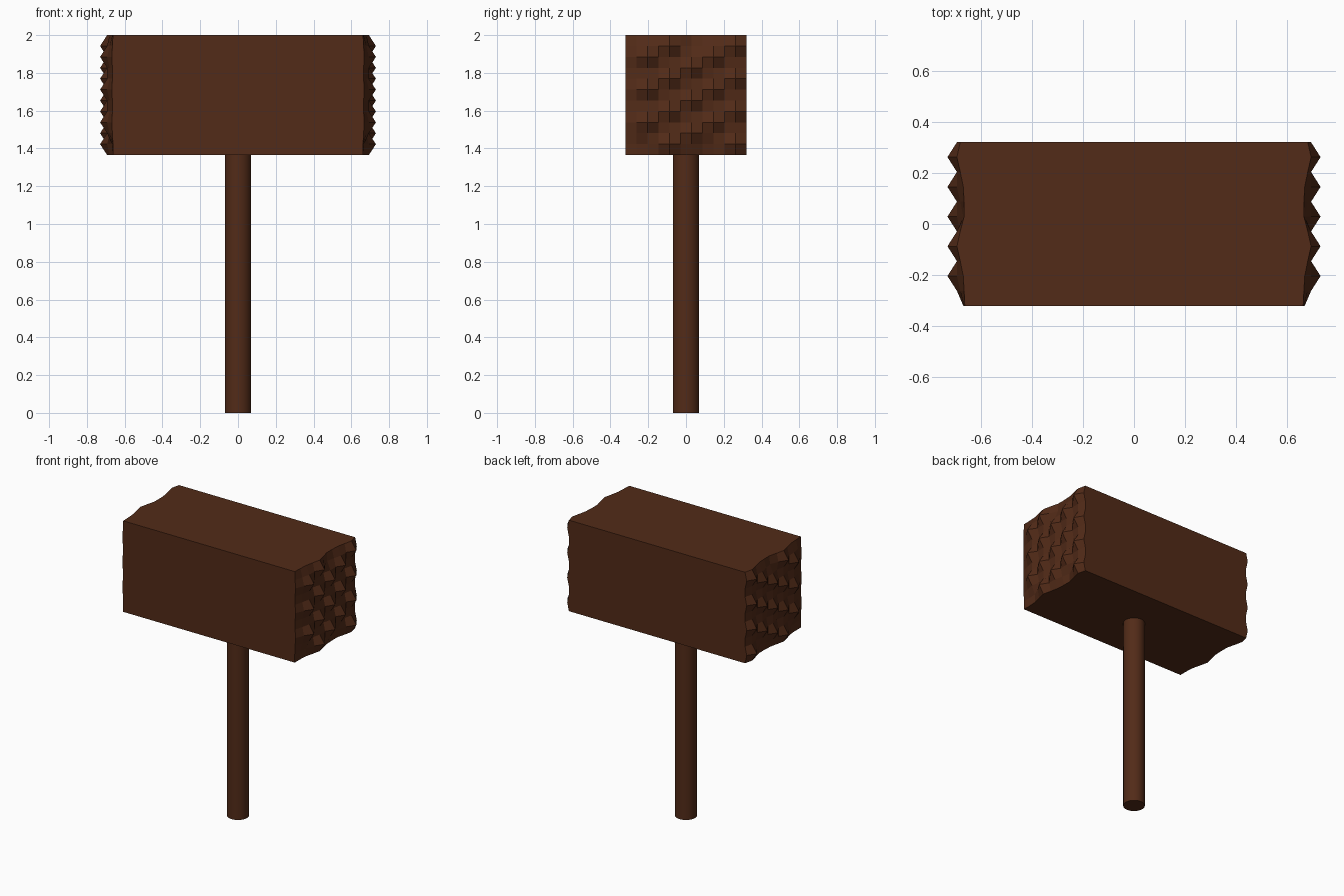
import bpy, bmesh, math

if "Cube" in bpy.data.objects:
    bpy.data.objects.remove(bpy.data.objects["Cube"])

wood = bpy.data.materials.new("dark_wood")
wood.diffuse_color = (0.085, 0.024, 0.009, 1)
wood.use_nodes = True
wood.node_tree.nodes["Principled BSDF"].inputs["Base Color"].default_value = wood.diffuse_color

N = 11                       # cells across each striking face
HALF, Z0, Z1 = 0.32, 1.365, 2.0

# Staggered teeth: every second column, every third row, one row up per column
teeth = [(2 * j, r) for j in range(1, 6) for r in range(1, N) if (r - j - 2) % 3 == 0]


def face_x(i, k):
    """Depth of the striking face, falling off with distance from the nearest tooth."""
    d2 = min((i - a) ** 2 + (k - b) ** 2 for a, b in teeth)
    return {0: 0.73, 1: 0.693, 2: 0.68, 4: 0.668, 5: 0.665}.get(d2, 0.662)


# Head: toothed end face, sides extruded to the middle, mirrored
bm = bmesh.new()
v = [[bm.verts.new((face_x(i, k), -HALF + 2 * HALF * i / N, Z0 + (Z1 - Z0) * k / N))
      for k in range(N + 1)] for i in range(N + 1)]
for i in range(N):
    for k in range(N):
        bm.faces.new((v[i][k], v[i + 1][k], v[i + 1][k + 1], v[i][k + 1]))
rim = [e for e in bm.edges if e.is_boundary]
side = bmesh.ops.extrude_edge_only(bm, edges=rim)["geom"]
for g in side:
    if isinstance(g, bmesh.types.BMVert):
        g.co.x = 0
bmesh.ops.recalc_face_normals(bm, faces=bm.faces)
# Keep the toothed face pointing outwards
bm.faces.ensure_lookup_table()
if bm.faces[0].normal.x < 0:
    bmesh.ops.reverse_faces(bm, faces=bm.faces)
mesh = bpy.data.meshes.new("mallet_head")
bm.to_mesh(mesh)
bm.free()
mesh.materials.append(wood)
head = bpy.data.objects.new("mallet_head", mesh)
bpy.context.collection.objects.link(head)
head.modifiers.new("mirror", "MIRROR").use_axis = (True, False, False)

# Handle: round shaft running up into the head
top = 1.38
bpy.ops.mesh.primitive_cylinder_add(vertices=32, radius=0.07, depth=top, location=(0, 0, top / 2))
handle = bpy.context.object
handle.name = "handle"
handle.data.materials.append(wood)
bpy.ops.object.shade_smooth_by_angle(angle=math.radians(40))
